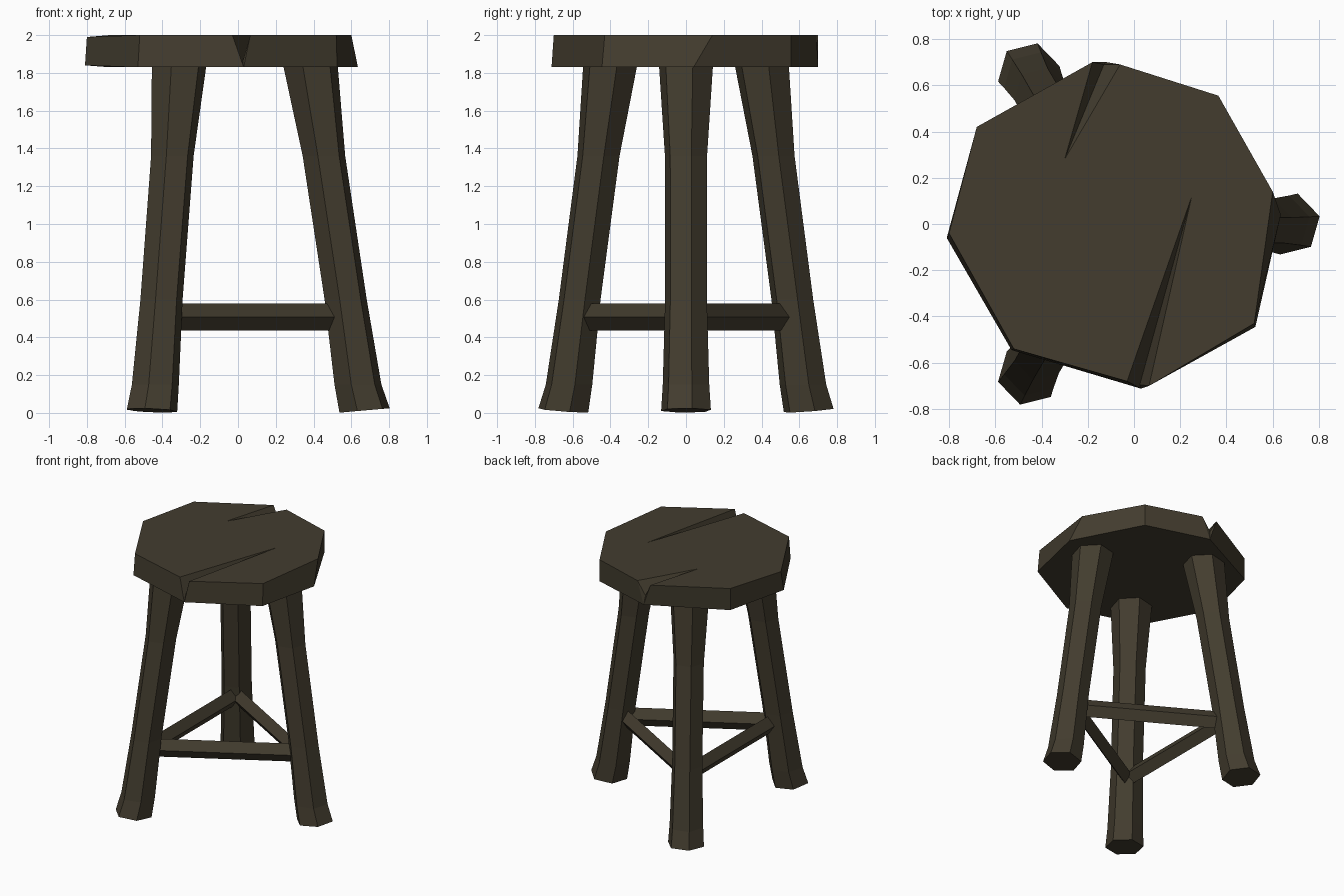
import bpy, bmesh, math
from mathutils import Vector, Matrix

if "Cube" in bpy.data.objects:
    bpy.data.objects.remove(bpy.data.objects["Cube"])

wood = bpy.data.materials.new("dark wood")
wood.diffuse_color = (0.056, 0.046, 0.028, 1)
wood.use_nodes = True
wood.node_tree.nodes["Principled BSDF"].inputs["Base Color"].default_value = wood.diffuse_color
CX = -0.08  # x of the stool's axis


def make(name, verts, faces):
    bm = bmesh.new()
    vs = [bm.verts.new(v) for v in verts]
    for f in faces:
        bm.faces.new([vs[i] for i in f])
    bmesh.ops.recalc_face_normals(bm, faces=bm.faces)
    me = bpy.data.meshes.new(name)
    bm.to_mesh(me)
    bm.free()
    me.materials.append(wood)
    ob = bpy.data.objects.new(name, me)
    bpy.context.collection.objects.link(ob)
    return ob


def tube(name, rings, closed=False):
    """Skin a list of equal-sided rings; capped, or joined end to end."""
    n, m = len(rings[0]), len(rings)
    faces = [(i * n + k, i * n + (k + 1) % n,
              (i + 1) % m * n + (k + 1) % n, (i + 1) % m * n + k)
             for i in range(m if closed else m - 1) for k in range(n)]
    if not closed:
        faces += [tuple(range(n)), tuple(range((m - 1) * n, m * n))]
    return make(name, [v for r in rings for v in r], faces)


# Seat: rough octagonal slab with two wedge-shaped splits open to the rim.
# Each entry: top x, y, z and bottom x, y
corners = [
    (-0.80, -0.04, 1.99, -0.81, -0.06), (-0.52, -0.54, 2.0, -0.53, -0.545),
    "front",
    (0.52, -0.43, 2.0, 0.525, -0.445), (0.60, 0.14, 2.0, 0.635, 0.04),
    (0.365, 0.555, 2.0, 0.365, 0.555),
    "back",
    (-0.68, 0.42, 2.0, -0.68, 0.42)]
splits = {  # first rim point, tip, last rim point, valley point, bottom rim point
    "front": [(-0.03, -0.68, 2), (0.25, 0.12, 2), (0.065, -0.70, 2),
              (0.025, -0.695, 1.86), (0.03, -0.712, 1.83)],
    "back": [(-0.06, 0.69, 2), (-0.30, 0.28, 2), (-0.18, 0.70, 2),
             (-0.13, 0.69, 1.90), (-0.12, 0.70, 1.83)]}
verts, faces, top, bottom, columns = [], [], [], [], []


def add(v):
    verts.append(v)
    return len(verts) - 1


for c in corners:
    if c in splits:
        a, tip, b, valley, base = [add(v) for v in splits[c]]
        top += [a, tip, b]
        bottom.append(base)
        faces += [(a, tip, valley), (tip, b, valley),
                  (a, valley, base), (valley, b, base)]
        columns.append((a, b, base))
    else:
        t, b = add(c[:3]), add((c[3], c[4], 1.84 if c[2] < 2 else 1.83))
        top.append(t)
        bottom.append(b)
        columns.append((t, t, b))
for i, (_, t0, b0) in enumerate(columns):
    t1, _, b1 = columns[(i + 1) % len(columns)]
    faces.append((t0, t1, b1, b0))
make("seat", verts, faces + [top, bottom])

# Legs: three bent hexagonal posts splayed around the axis
profile = [(0.013, 0.67, 0.137), (0.15, 0.635, 0.128), (0.60, 0.57, 0.115),
           (1.36, 0.455, 0.116), (1.83, 0.385, 0.148), (1.88, 0.375, 0.148)]
for j, name in enumerate(("right_leg", "back_left_leg", "front_left_leg")):
    spin = Matrix.Rotation(j * math.tau / 3, 3, 'Z')
    rings = []
    for i, (z, c, r) in enumerate(profile):
        ring = []
        for k in range(6):
            a = math.radians(14 + 60 * k)
            tilt = 0.012 * math.cos(a) if i == 0 else 0
            p = spin @ Vector((c - CX + r * math.cos(a), r * math.sin(a), z + tilt))
            ring.append(p + Vector((CX, 0, 0)))
        rings.append(ring)
    tube(name, rings)

# Stretchers: mitred triangle of diamond-section bars
rings = []
for j in range(3):
    a = j * math.tau / 3
    rings.append([(CX + r * math.cos(a), r * math.sin(a), z)
                  for r, z in ((0.715, 0.507), (0.62, 0.578), (0.525, 0.507), (0.62, 0.437))])
tube("stretchers", rings, closed=True)
